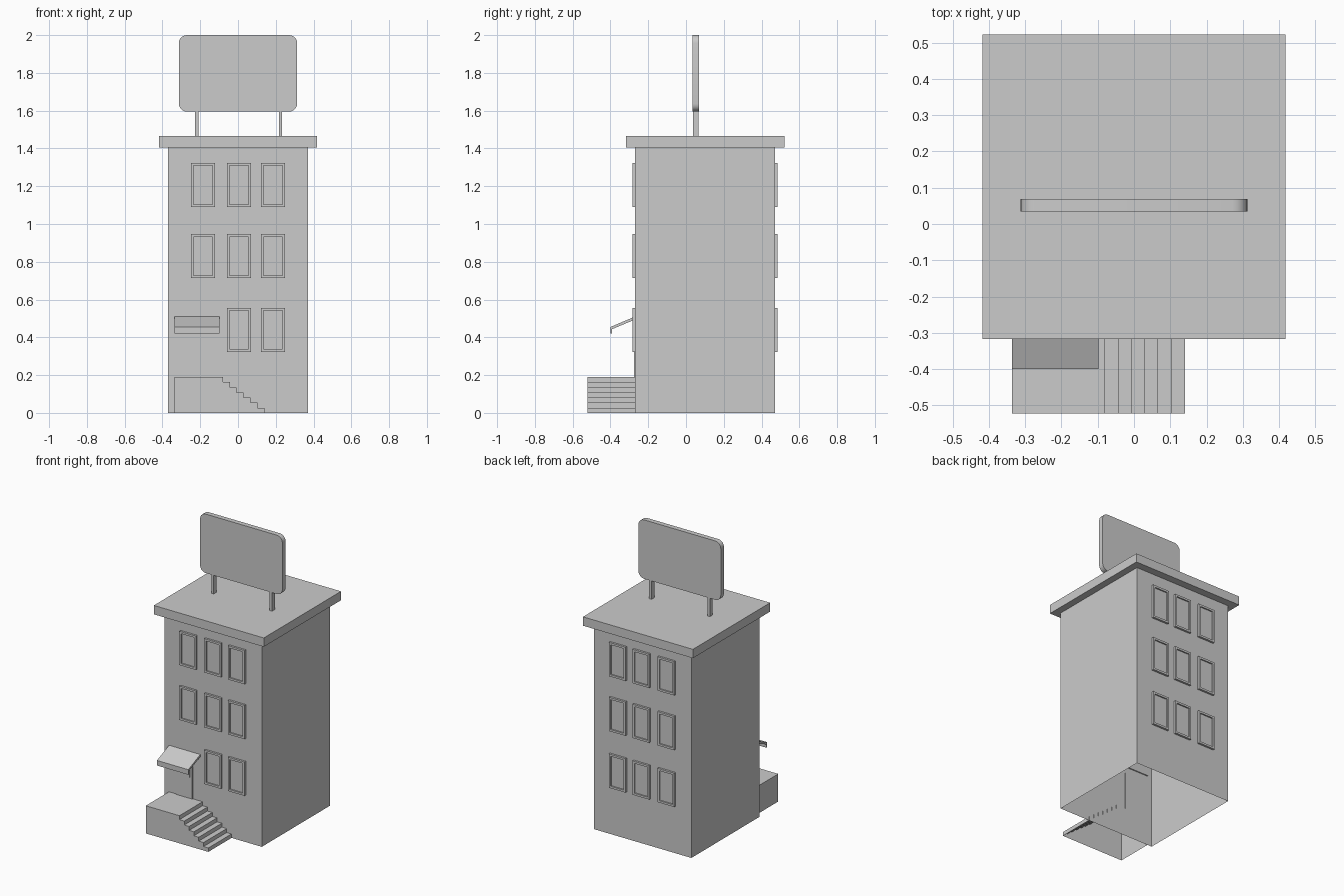
import bpy, bmesh
from math import sin, cos, pi
from mathutils import Vector

if "Cube" in bpy.data.objects:
    bpy.data.objects.remove(bpy.data.objects["Cube"])


def finish(name, bm, smooth=False):
    me = bpy.data.meshes.new(name)
    bmesh.ops.recalc_face_normals(bm, faces=bm.faces)
    bm.to_mesh(me)
    bm.free()
    ob = bpy.data.objects.new(name, me)
    bpy.context.collection.objects.link(ob)
    if smooth:
        bpy.context.view_layer.objects.active = ob
        ob.select_set(True)
        bpy.ops.object.shade_smooth_by_angle()
        ob.select_set(False)
    return ob


def open_bottom(bm):
    bm.normal_update()
    low = [f for f in bm.faces if all(abs(v.co.z) < 1e-5 for v in f.verts)]
    bmesh.ops.delete(bm, geom=low, context='FACES')


def prism(name, points, offset, hollow=False, smooth=False):
    """Extrude a closed outline of 3D points along an offset."""
    bm = bmesh.new()
    face = bm.faces.new([bm.verts.new(p) for p in points])
    ext = bmesh.ops.extrude_face_region(bm, geom=[face], use_keep_orig=True)
    moved = [g for g in ext['geom'] if isinstance(g, bmesh.types.BMVert)]
    bmesh.ops.translate(bm, verts=moved, vec=Vector(offset))
    bmesh.ops.recalc_face_normals(bm, faces=bm.faces)
    if hollow:
        open_bottom(bm)
    return finish(name, bm, smooth)


def box(name, x0, x1, y0, y1, z0, z1, hollow=False):
    pts = [(x0, y0, z0), (x1, y0, z0), (x1, y0, z1), (x0, y0, z1)]
    return prism(name, pts, (0, y1 - y0, 0), hollow)


def window(name, cx, z0, wall, out):
    """Framed window standing proud of the wall with a recessed pane."""
    w, h, rim, proud = 0.0635, 0.233, 0.014, 0.014
    y = wall + out * proud

    def ring(bm, inset, yy):
        return [bm.verts.new(p) for p in (
            (cx - w + inset, yy, z0 + inset), (cx + w - inset, yy, z0 + inset),
            (cx + w - inset, yy, z0 + h - inset), (cx - w + inset, yy, z0 + h - inset))]

    bm = bmesh.new()
    rings = [ring(bm, 0, wall), ring(bm, 0, y), ring(bm, rim, y),
             ring(bm, rim, wall + out * 0.005)]
    for a, b in zip(rings, rings[1:]):
        for i in range(4):
            j = (i + 1) % 4
            bm.faces.new((a[i], a[j], b[j], b[i]))
    bm.faces.new(rings[-1])
    ob = finish(name, bm)
    # make the pane face outward
    if ob.data.polygons[-1].normal.y * out < 0:
        ob.data.flip_normals()


FRONT, BACK = -0.27, 0.47

# Main block and roof slab
box("building_body", -0.37, 0.37, FRONT, BACK, 0, 1.41, hollow=True)
box("roof_slab", -0.418, 0.418, -0.317, 0.522, 1.406, 1.467)

# Windows: three by three, door replaces one at the front
for r, z in enumerate((0.323, 0.713, 1.09)):
    for c, x in enumerate((-0.185, 0.005, 0.185)):
        if (r, c) != (0, 0):
            window(f"front_window_{r}_{c}", x, z, FRONT, -1)
        window(f"back_window_{r}_{c}", x, z, BACK, 1)

# Door with a small pane
box("door", -0.28, -0.155, -0.276, -0.265, 0.188, 0.45)
box("door_pane", -0.264, -0.172, -0.28, -0.272, 0.335, 0.43)

# Entrance landing with stairs descending to the right
steps = 7
rise, run = 0.19 / steps, 0.22 / (steps - 1)
outline = [(-0.336, 0), (-0.336, 0.19)]
for i in range(steps):
    x = -0.08 + i * run
    outline += [(x, 0.19 - i * rise), (x, max(0, 0.19 - (i + 1) * rise))]
outline[-1] = (0.14, 0)
prism("entrance_stairs", [(x, -0.522, z) for x, z in outline],
      (0, 0.257, 0), hollow=True)

# Sloping awning with a front lip
awning = [(-0.265, 0.512), (-0.4, 0.455), (-0.4, 0.42),
          (-0.392, 0.42), (-0.392, 0.443), (-0.265, 0.496)]
prism("awning", [(-0.336, y, z) for y, z in awning], (0.238, 0, 0))

# Rooftop billboard with rounded corners on two posts
rad, seg, pts = 0.042, 5, []
for q, (cx, cz) in enumerate(((0.313 - rad, 2 - rad), (-0.313 + rad, 2 - rad),
                              (-0.313 + rad, 1.595 + rad), (0.313 - rad, 1.595 + rad))):
    for i in range(seg + 1):
        a = (q + i / seg) * pi / 2
        pts.append((cx + rad * cos(a), 0.035, cz + rad * sin(a)))
prism("billboard", pts, (0, 0.034, 0), smooth=True)
for side, x in (("left", -0.219), ("right", 0.225)):
    box(f"billboard_post_{side}", x - 0.009, x + 0.009, 0.036, 0.067, 1.46, 1.6)
